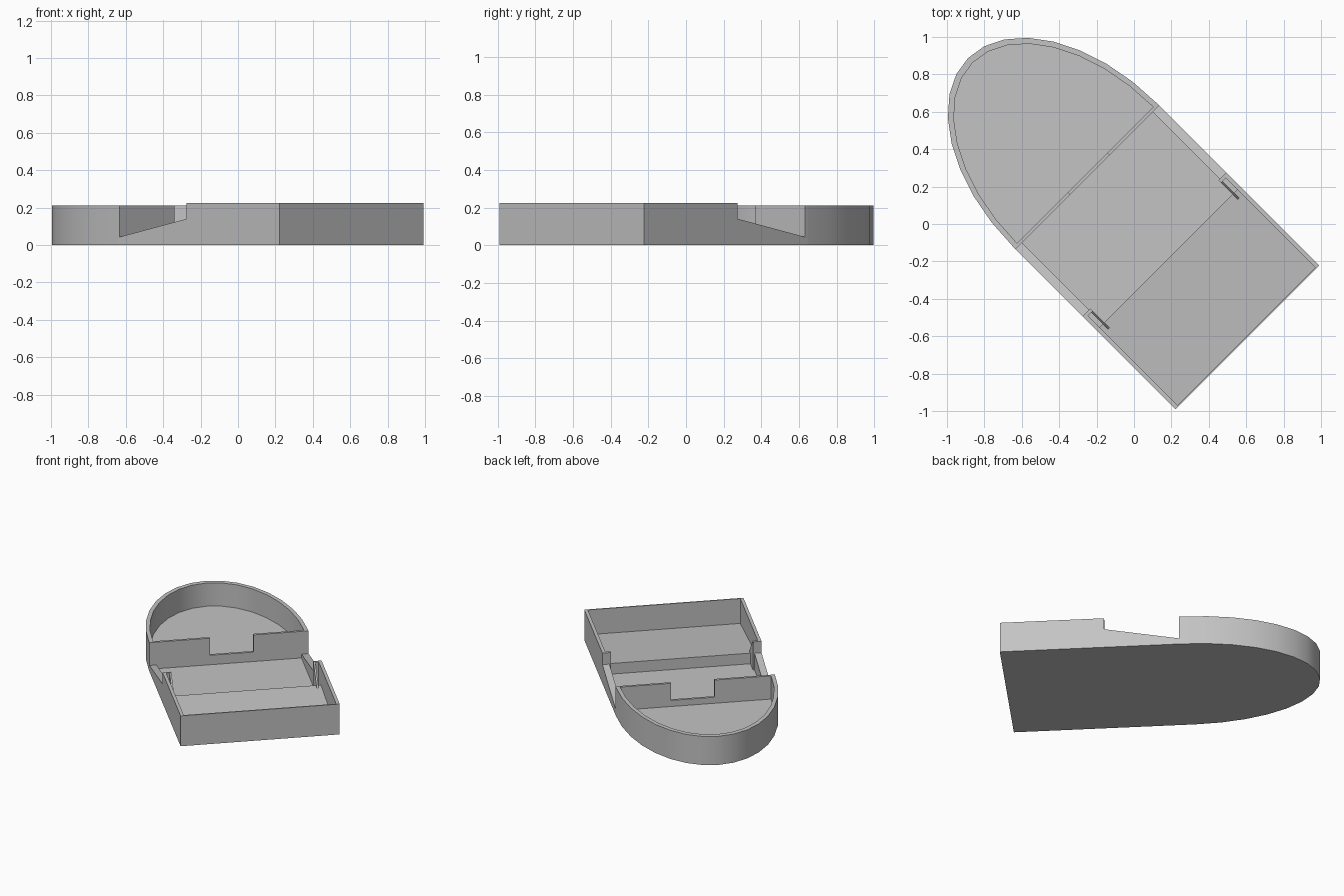
import bpy, bmesh
from math import sin, cos, pi, radians
from mathutils import Vector

cube = bpy.data.objects.get("Cube")
if cube:
    bpy.data.objects.remove(cube)

grey = bpy.data.materials.new("plain_grey")
grey.use_nodes = True
colour = (0.55, 0.55, 0.55, 1)
grey.diffuse_color = colour
grey.node_tree.nodes["Principled BSDF"].inputs["Base Color"].default_value = colour


def prism(name, outline, axis, start, end, smooth=False):
    """Extrude a 2D outline along a local axis (x across, y along the hull, z up)."""
    place = {"x": lambda p: (start, p[0], p[1]),
             "y": lambda p: (p[0], start, p[1]),
             "z": lambda p: (p[0], p[1], start)}[axis]
    step = Vector([(end - start) * (axis == a) for a in "xyz"])
    bm = bmesh.new()
    face = bm.faces.new([bm.verts.new(place(p)) for p in outline])
    top = bmesh.ops.extrude_face_region(bm, geom=[face])["geom"]
    bmesh.ops.translate(bm, verts=[g for g in top if isinstance(g, bmesh.types.BMVert)], vec=step)
    bmesh.ops.recalc_face_normals(bm, faces=bm.faces)
    mesh = bpy.data.meshes.new(name)
    bm.to_mesh(mesh)
    bm.free()
    mesh.materials.append(grey)
    ob = bpy.data.objects.new(name, mesh)
    bpy.context.collection.objects.link(ob)
    ob.rotation_euler.z = radians(45)
    if smooth:
        bpy.ops.object.select_all(action="DESELECT")
        ob.select_set(True)
        bpy.context.view_layer.objects.active = ob
        bpy.ops.object.shade_smooth_by_angle(angle=radians(30))
    return ob


def rect(a0, a1, b0, b1):
    return [(a0, b0), (a1, b0), (a1, b1), (a0, b1)]


front, ramp_end, post, bulk = -0.858, -0.26, -0.155, 0.37
half, inner, sill = 0.543, 0.52, 0.495


def arc(a, b, n=16):
    return [(a * cos(pi * i / n), bulk + b * sin(pi * i / n)) for i in range(n + 1)]


# Rounded end: floor and rim
prism("round_floor", arc(0.53, 0.87), "z", 0, 0.04)
prism("round_wall", arc(half, 0.885) + arc(0.515, 0.85)[::-1], "z", 0, 0.212, True)

# Notched bulkhead across the hull
prism("bulkhead", [(-half, 0), (half, 0), (half, 0.212), (0.168, 0.212), (0.168, 0.085),
                   (-0.13, 0.085), (-0.13, 0.212), (-half, 0.212)], "y", bulk - 0.018, bulk)

# Floors: low middle deck and rising ramp
prism("middle_floor", rect(-inner, inner, ramp_end, bulk), "z", 0, 0.015)
prism("ramp_floor", [(front, 0), (ramp_end, 0), (ramp_end, 0.094), (front, 0.04)],
      "x", -inner, inner)
prism("front_wall", rect(-inner, inner, 0, 0.225), "y", front, front + 0.009)

# Mirrored side parts
for side, s in (("left", 1), ("right", -1)):
    prism(side + "_wall", [(front, 0), (bulk, 0), (bulk, 0.04), (post, 0.14),
                           (post, 0.225), (front, 0.225)], "x", s * inner, s * half)
    prism(side + "_sill", [(post, 0), (bulk, 0), (bulk, 0.04), (post, 0.14)],
          "x", s * sill, s * inner)
    prism(side + "_post", rect(s * 0.485, s * inner, 0, 0.225), "y", post - 0.018, post)
    prism(side + "_brace", [(post - 0.018, 0.015), (post - 0.018, 0.225), (-0.31, 0.08),
                            (-0.31, 0.015)], "x", s * 0.485, s * 0.497)
